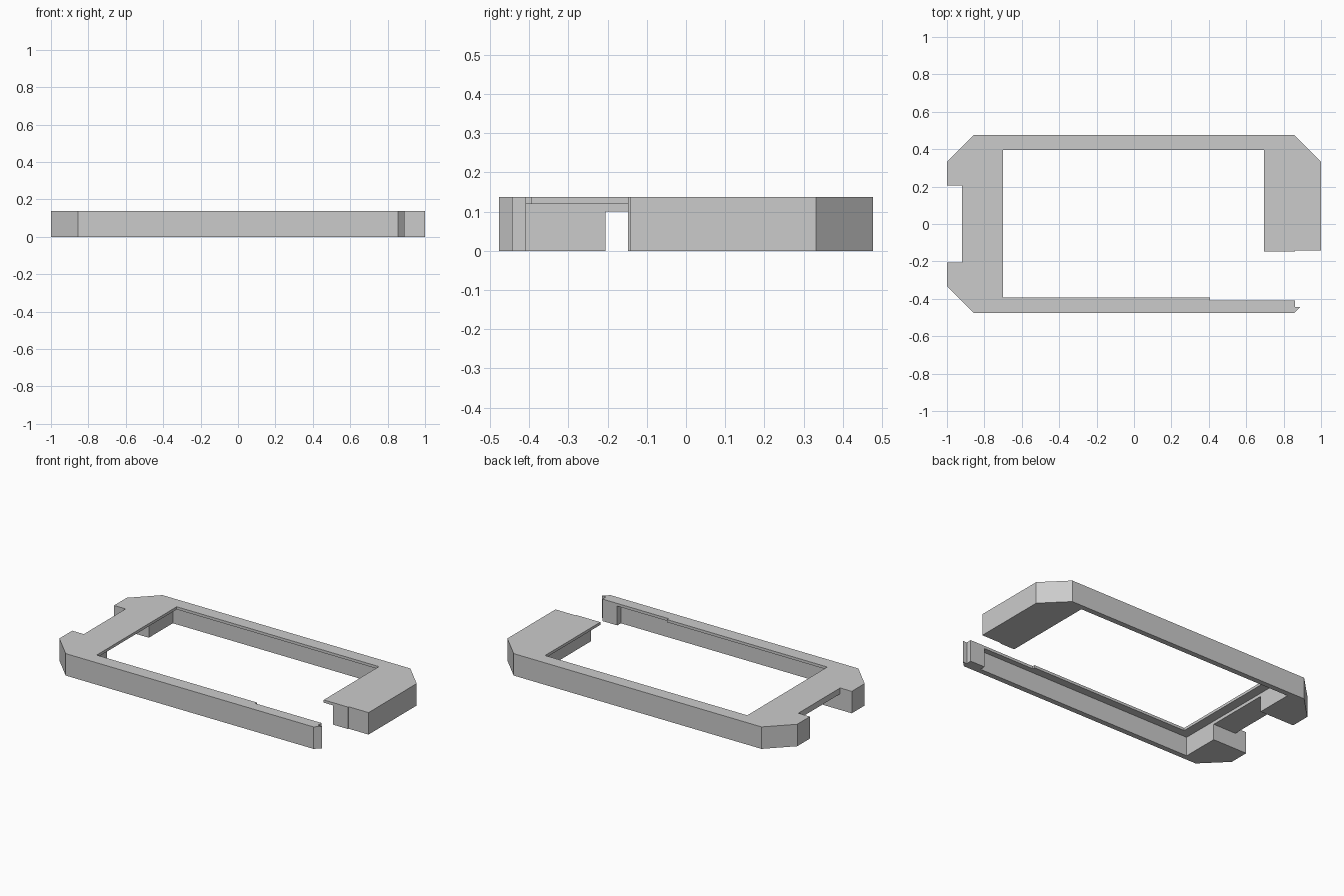
import bpy
import bmesh

default = bpy.data.objects.get("Cube")
if default:
    bpy.data.objects.remove(default, do_unlink=True)

HEIGHT = 0.137
LIP = 0.12      # underside of the thin inner lip
BRIDGE = 0.10   # underside of the bridge over the side slot

grey = bpy.data.materials.new("plain grey")
grey.use_nodes = True
grey.diffuse_color = (0.6, 0.6, 0.6, 1)
grey.node_tree.nodes["Principled BSDF"].inputs["Base Color"].default_value = (0.6, 0.6, 0.6, 1)


def prism(name, outline, z0, z1):
    """Extrude a flat outline from z0 to z1."""
    bm = bmesh.new()
    face = bm.faces.new([bm.verts.new((x, y, z0)) for x, y in outline])
    top = bmesh.ops.extrude_face_region(bm, geom=[face])["geom"]
    bmesh.ops.translate(bm, vec=(0, 0, z1 - z0),
                        verts=[v for v in top if isinstance(v, bmesh.types.BMVert)])
    bmesh.ops.recalc_face_normals(bm, faces=bm.faces)
    mesh = bpy.data.meshes.new(name)
    bm.to_mesh(mesh)
    bm.free()
    mesh.materials.append(grey)
    obj = bpy.data.objects.new(name, mesh)
    bpy.context.collection.objects.link(obj)
    return obj


def rect(x0, x1, y0, y1):
    return [(x0, y0), (x1, y0), (x1, y1), (x0, y1)]


# Outer body with chamfered corners
X, Y, C = 1.0, 0.477, 0.145
outline = [(X, Y - C), (X - C, Y), (C - X, Y), (-X, Y - C),
           (-X, C - Y), (C - X, -Y), (X - C, -Y), (X, C - Y)]
frame = prism("frame", outline, 0, HEIGHT)

# Openings cut from the body: name, outline, bottom, top
cuts = [
    ("lower_cavity", rect(-0.76, 0.76, -0.443, 0.443), -0.1, LIP),
    ("window_opening", rect(-0.70, 0.695, -0.393, 0.396), -0.1, 0.3),
    ("side_notch", rect(-1.2, -0.92, -0.205, 0.207), -0.1, 0.3),
    ("slot_under_bridge", rect(-1.1, -0.74, -0.205, 0.207), -0.1, BRIDGE),
    ("corner_gap", [(0.405, -0.408), (0.862, -0.408), (0.862, -0.443), (1.2, -0.443),
                    (1.2, -0.142), (0.862, -0.142), (0.862, -0.148), (0.405, -0.148)], -0.1, 0.3),
]
for name, shape, z0, z1 in cuts:
    cutter = prism(name, shape, z0, z1)
    cutter.hide_render = True
    mod = frame.modifiers.new(name, 'BOOLEAN')
    mod.operation = 'DIFFERENCE'
    mod.solver = 'EXACT'
    mod.object = cutter

# Apply the cuts and drop the cutters
bpy.context.view_layer.update()
result = bpy.data.meshes.new_from_object(
    frame.evaluated_get(bpy.context.evaluated_depsgraph_get()))
frame.modifiers.clear()
frame.data = result
for name, *_ in cuts:
    bpy.data.objects.remove(bpy.data.objects[name], do_unlink=True)
